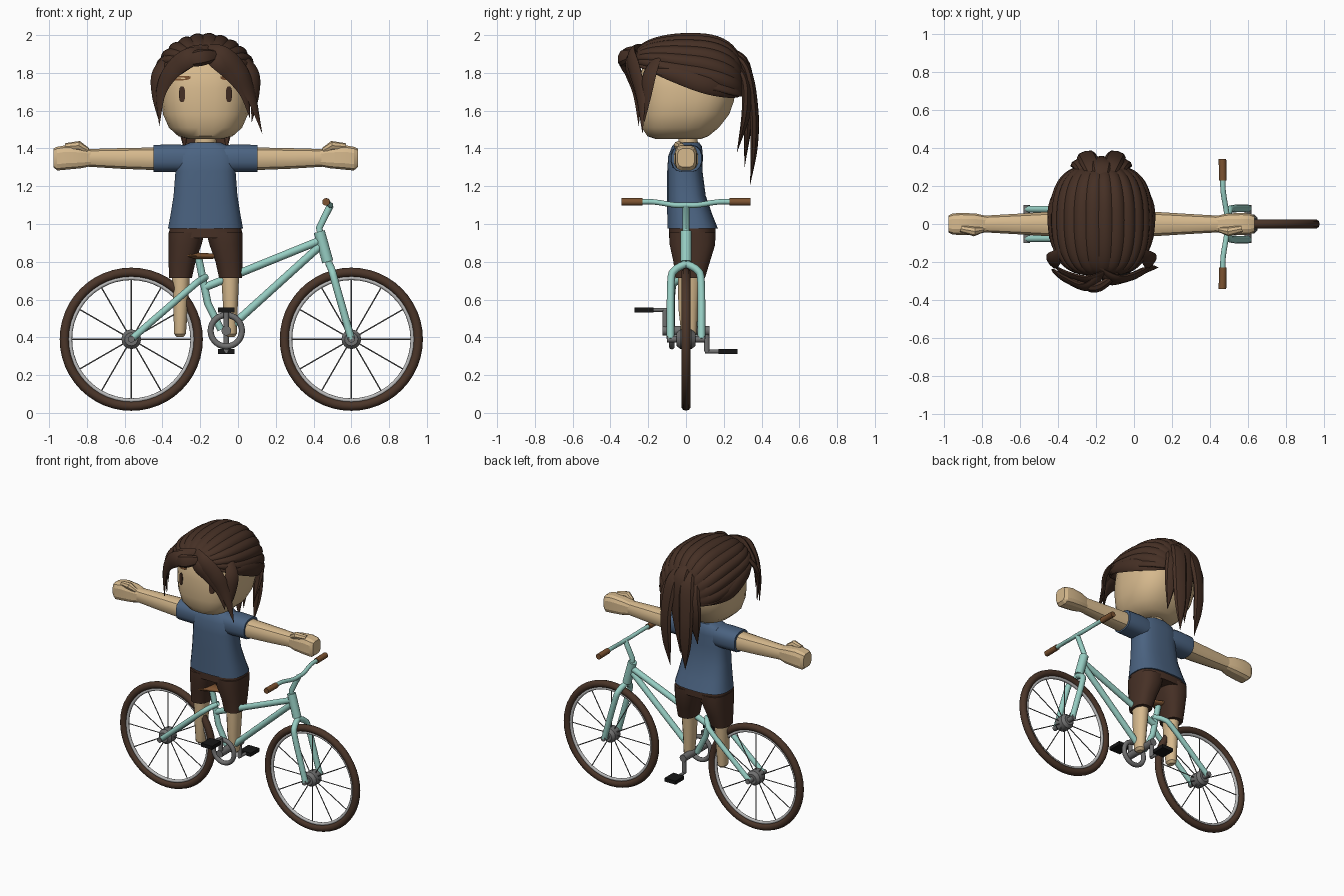
import bpy, bmesh, math
from mathutils import Vector

cube = bpy.data.objects.get("Cube")
if cube:
    bpy.data.objects.remove(cube, do_unlink=True)

CX = -0.172  # rider centre line


def material(name, *rgb):
    m = bpy.data.materials.new(name)
    m.use_nodes = True
    m.diffuse_color = (*rgb, 1)
    m.node_tree.nodes["Principled BSDF"].inputs["Base Color"].default_value = (*rgb, 1)
    return m


SKIN = material("skin", 0.68, 0.49, 0.27)
SHIRT = material("shirt blue", 0.07, 0.125, 0.22)
HAIR = material("hair brown", 0.06, 0.029, 0.018)
SHORTS = material("shorts brown", 0.062, 0.03, 0.019)
TYRE = material("tyre brown", 0.07, 0.036, 0.022)
MINT = material("frame mint", 0.31, 0.62, 0.55)
GREY = material("metal grey", 0.16, 0.16, 0.16)
RIM = material("rim silver", 0.5, 0.5, 0.5)
LEATHER = material("leather", 0.2, 0.085, 0.03)
BLACK = material("pedal black", 0.008, 0.008, 0.008)


def finish(obj, mat, angle=35):
    obj.data.materials.append(mat)
    bpy.ops.object.select_all(action="DESELECT")
    obj.select_set(True)
    bpy.context.view_layer.objects.active = obj
    bpy.ops.object.shade_smooth_by_angle(angle=math.radians(angle))
    return obj


def rings_to_object(name, rings, mat, closed=True, angle=35):
    """Bridge rings of points into a skin, with end caps when closed."""
    bm = bmesh.new()
    rows = [[bm.verts.new(p) for p in ring] for ring in rings]
    n = len(rows[0])
    for a, b in zip(rows, rows[1:]):
        for i in range(n if closed else n - 1):
            j = (i + 1) % n
            bm.faces.new((a[i], a[j], b[j], b[i]))
    if closed:
        bm.faces.new(rows[0])
        bm.faces.new(rows[-1])
    bmesh.ops.recalc_face_normals(bm, faces=bm.faces)
    mesh = bpy.data.meshes.new(name)
    bm.to_mesh(mesh)
    bm.free()
    obj = bpy.data.objects.new(name, mesh)
    bpy.context.collection.objects.link(obj)
    return finish(obj, mat, angle)


def power(v, e):
    return math.copysign(abs(v) ** e, v)


def loft(name, sections, mat, axis="z", n=24, square=2.6, angle=35):
    """Sections are (position, centre u, centre v, radius u, radius v)."""
    rings = []
    for pos, cu, cv, ru, rv in sections:
        ring = []
        for k in range(n):
            a = math.tau * (k + 0.5) / n
            u = cu + ru * power(math.cos(a), 2 / square)
            v = cv + rv * power(math.sin(a), 2 / square)
            ring.append((u, v, pos) if axis == "z" else (pos, u, v))
        rings.append(ring)
    return rings_to_object(name, rings, mat, angle=angle)


def smooth_path(vals, steps):
    """Catmull-Rom interpolation of vectors."""
    p = [2 * vals[0] - vals[1], *vals, 2 * vals[-1] - vals[-2]]
    out = []
    for i in range(1, len(p) - 2):
        a, b, c, d = p[i - 1:i + 3]
        for k in range(steps):
            t = k / steps
            out.append(0.5 * (2 * b + (c - a) * t + (2 * a - 5 * b + 4 * c - d) * t * t
                              + (3 * b - a - 3 * c + d) * t ** 3))
    return out + [vals[-1]]


def sweep(name, pts, widths, mat, ref=(0, 1, 0), sides=12, flat=1.0, steps=1, centre=None):
    """Sweep a round or flattened section along a path."""
    w = widths if isinstance(widths, (list, tuple)) else [widths] * len(pts)
    path = smooth_path([Vector((*p, r)) for p, r in zip(pts, w)], steps)
    rings = []
    for i, q in enumerate(path):
        p, r = q.xyz, max(q.w, 0.001)
        t = (path[min(i + 1, len(path) - 1)] - path[max(i - 1, 0)]).xyz.normalized()
        out = (p - centre) * Vector((1, 1, 0.3)) if centre else Vector(ref)
        side = t.cross(out).normalized()
        up = side.cross(t)
        angles = [math.tau * k / sides for k in range(sides)]
        rings.append([p + side * r * math.cos(a) + up * r * flat * math.sin(a) for a in angles])
    return rings_to_object(name, rings, mat)


def torus(name, loc, major, minor, mat, seg=48):
    bpy.ops.mesh.primitive_torus_add(location=loc, rotation=(math.pi / 2, 0, 0), major_radius=major,
                                     minor_radius=minor, major_segments=seg, minor_segments=10)
    bpy.context.object.name = name
    finish(bpy.context.object, mat, 60)


def box(name, loc, size, mat):
    bpy.ops.mesh.primitive_cube_add(size=1, location=loc)
    o = bpy.context.object
    o.name, o.scale = name, size
    finish(o, mat)


# Wheels
WZ = 0.39
for tag, wx in (("rear", -0.565), ("front", 0.6)):
    torus(tag + "_tyre", (wx, 0, WZ), 0.354, 0.025, TYRE)
    torus(tag + "_rim", (wx, 0, WZ), 0.324, 0.011, RIM)
    for k in range(6):
        a = math.pi * k / 6
        d = Vector((math.cos(a), 0, math.sin(a))) * 0.32
        c = Vector((wx, 0, WZ))
        sweep(f"{tag}_spokes_{k}", [c - d, c + d], 0.0035, GREY, sides=6)
    sweep(tag + "_hub", [(wx, y, WZ) for y in (-0.05, -0.03, 0.03, 0.05)],
          [0.035, 0.052, 0.052, 0.035], GREY, ref=(0, 0, 1), sides=16)
    sweep(tag + "_axle", [(wx, -0.1, WZ), (wx, 0.1, WZ)], 0.018, GREY, ref=(0, 0, 1))

# Frame
BB = (-0.062, 0, 0.435)
sweep("top_tube", [(0.44, 0, 0.915), (-0.175, 0, 0.665)], 0.021, MINT)
sweep("down_tube", [(0.43, 0, 0.88), BB], 0.021, MINT)
sweep("seat_tube", [(-0.21, 0, 0.825), (-0.16, 0, 0.58), (-0.09, 0, 0.44)], 0.02, MINT)
sweep("head_tube", [(0.475, 0, 0.8), (0.43, 0, 0.96)], 0.03, MINT)
sweep("stem", [(0.445, 0, 0.91), (0.43, 0, 0.98), (0.49, 0, 1.1)], 0.018, MINT)
for s, tag in ((-1, "right"), (1, "left")):
    sweep(tag + "_stay", [(-0.565, s * 0.078, WZ), (-0.27, s * 0.074, 0.645),
                          (-0.21, s * 0.05, 0.695), (-0.17, 0, 0.72)], 0.018, MINT, steps=4)
    sweep(tag + "_fork_leg", [(0.6, s * 0.082, WZ), (0.515, s * 0.08, 0.69), (0.497, s * 0.06, 0.755),
                              (0.482, 0, 0.79)], 0.02, MINT, ref=(1, 0, 0), steps=4)
    sweep(tag + "_handlebar", [(0.49, 0, 1.1), (0.488, s * 0.06, 1.1), (0.47, s * 0.17, 1.117),
                               (0.468, s * 0.26, 1.117)], 0.014, MINT, ref=(0, 0, 1), steps=3)
    sweep(tag + "_grip", [(0.468, s * 0.23, 1.117), (0.466, s * 0.342, 1.117)], 0.02, LEATHER, ref=(0, 0, 1))
    # Crank arm and pedal: right one up, left one down
    pz = BB[2] - s * 0.11
    sweep(tag + "_crank", [(BB[0], s * 0.11, BB[2]), (BB[0], s * 0.11, pz)], 0.015, GREY)
    sweep(tag + "_pedal_axle", [(BB[0], s * 0.1, pz), (BB[0], s * 0.19, pz)], 0.01, GREY, ref=(0, 0, 1))
    box(tag + "_pedal", (BB[0], s * 0.222, pz), (0.088, 0.1, 0.026), BLACK)
sweep("bottom_bracket", [(BB[0], -0.125, BB[2]), (BB[0], 0.125, BB[2])], 0.026, GREY, ref=(0, 0, 1))
torus("chainring", (BB[0], -0.075, BB[2]), 0.083, 0.016, GREY, 32)
loft("saddle", [(-0.312, 0, 0.838, 0.04, 0.008), (-0.295, 0, 0.835, 0.07, 0.017), (-0.25, 0, 0.832, 0.075, 0.019),
                (-0.19, 0, 0.83, 0.04, 0.017), (-0.13, 0, 0.83, 0.02, 0.014), (-0.115, 0, 0.83, 0.012, 0.006)],
     LEATHER, axis="x", square=2)

# Torso, waist and neck: height, half width, front, back


def body(name, rows, mat, square):
    secs = [(z, CX, (f + b) / 2, r, (b - f) / 2) for z, r, f, b in rows]
    loft(name, secs, mat, square=square)
    return secs


body("shirt", [(0.975, 0.2, -0.1, 0.17), (1.05, 0.186, -0.1, 0.14), (1.15, 0.17, -0.1, 0.105),
               (1.28, 0.16, -0.1, 0.088), (1.36, 0.168, -0.095, 0.09), (1.41, 0.13, -0.075, 0.085),
               (1.432, 0.08, -0.055, 0.07)], SHIRT, 2.8)
body("shorts_waist", [(0.925, 0.195, -0.092, 0.158), (0.985, 0.192, -0.092, 0.158)], SHORTS, 2.8)
body("neck", [(1.38, 0.06, -0.04, 0.065), (1.5, 0.055, -0.04, 0.06)], SKIN, 2)

# Legs and arms, mirrored
for s, tag in ((-1, "right"), (1, "left")):
    X = lambda v: CX + s * v
    loft(tag + "_shorts_leg", [(0.715, X(0.133), 0.022, 0.062, 0.08), (0.8, X(0.124), 0.03, 0.072, 0.098),
                               (0.89, X(0.108), 0.034, 0.088, 0.122), (0.955, X(0.1), 0.034, 0.097, 0.124)],
         SHORTS, n=16)
    loft(tag + "_lower_leg", [(0.402, X(0.135), 0.015, 0.018, 0.025), (0.418, X(0.135), 0.015, 0.032, 0.04),
                              (0.55, X(0.132), 0.012, 0.039, 0.052), (0.75, X(0.13), 0.018, 0.05, 0.062)],
         SKIN, n=14, square=2.2)
    loft(tag + "_sleeve", [(X(0.09), 0, 1.345, 0.08, 0.074), (X(0.16), 0.003, 1.348, 0.085, 0.074),
                           (X(0.275), 0.003, 1.347, 0.08, 0.073)], SHIRT, axis="x", n=16)
    loft(tag + "_arm", [(X(0.25), 0, 1.345, 0.068, 0.062), (X(0.45), 0, 1.347, 0.055, 0.056),
                        (X(0.62), 0, 1.35, 0.045, 0.048)], SKIN, axis="x", n=12)
    loft(tag + "_hand", [(X(0.6), 0, 1.35, 0.042, 0.044), (X(0.66), 0, 1.352, 0.056, 0.058),
                         (X(0.74), 0, 1.352, 0.06, 0.066), (X(0.785), 0, 1.346, 0.056, 0.064),
                         (X(0.806), 0, 1.35, 0.045, 0.05)], SKIN, axis="x", n=12, square=3.5, angle=20)
    sweep(tag + "_thumb", [(X(0.625), -0.03, 1.39), (X(0.67), -0.04, 1.415), (X(0.74), -0.025, 1.41)],
          [0.015, 0.025, 0.018], SKIN, sides=8)

# Head
HEAD = body("head", [(1.45, 0.09, -0.16, 0.08), (1.465, 0.145, -0.205, 0.12), (1.51, 0.195, -0.235, 0.175),
                     (1.58, 0.226, -0.246, 0.23), (1.65, 0.236, -0.25, 0.255), (1.72, 0.238, -0.248, 0.265),
                     (1.82, 0.228, -0.235, 0.25), (1.9, 0.18, -0.18, 0.18), (1.94, 0.1, -0.1, 0.1)], SKIN, 2.6)


def face_y(x, z):
    for a, b in zip(HEAD, HEAD[1:]):
        if a[0] <= z <= b[0]:
            t = (z - a[0]) / (b[0] - a[0])
            cy, rx, ry = (a[i] + (b[i] - a[i]) * t for i in (2, 3, 4))
            return cy - ry * (1 - min(1, abs((x - CX) / rx)) ** 2.6) ** (1 / 2.6)


def face_plate(name, cx, cz, rx, rz, mat, tilt=0):
    """Thin oval that follows the curve of the face."""
    rings = []
    for depth in (0.004, -0.006):
        ring = []
        for k in range(16):
            a = math.tau * k / 16
            x = cx + rx * power(math.cos(a), 0.75)
            z = cz + rz * power(math.sin(a), 0.75) + tilt * (x - cx)
            ring.append((x, face_y(x, z) + depth, z))
        rings.append(ring)
    rings_to_object(name, rings, mat)


for s, tag in ((-1, "right"), (1, "left")):
    face_plate(tag + "_eye", CX + s * 0.124, 1.687, 0.016, 0.042, HAIR)
    face_plate(tag + "_eyebrow", CX + s * 0.13, 1.772, 0.052, 0.012, LEATHER, -s * 0.05)

# Hair cap: ridged locks running from the forehead to the back
rows = []
for i in range(25):
    a = math.pi * (0.04 + 0.92 * i / 24)
    f, along = math.sin(a) ** 0.6, 0.5 - 0.5 * math.cos(a)
    base, high = 1.85 - 0.16 * along, 0.15 + 0.165 * along
    row = []
    for k in range(-32, 33):
        phi = math.radians(97) * k / 32
        r = f * (0.965 + 0.045 * abs(math.sin(math.pi * k / 5 + 0.6)))
        row.append((CX + 0.265 * r * math.sin(phi), 0.02 - 0.285 * power(math.cos(a), 0.85),
                    base + high * r * math.cos(phi)))
    rows.append(row)
cap = rings_to_object("hair_cap", rows, HAIR, closed=False, angle=25)
shell = cap.modifiers.new("thickness", "SOLIDIFY")
shell.thickness, shell.offset = 0.015, 0

# Loose locks
CENTRE = Vector((CX, 0.02, 1.7))


def lock(name, pts, widths, flat=0.35):
    sweep(name, [(CX + x, y, z) for x, y, z in pts], widths, HAIR, sides=8, flat=flat, steps=6, centre=CENTRE)


FALL = [0.015, 0.05, 0.05, 0.035, 0.001]
lock("fringe_right_outer", [(0.03, -0.23, 1.93), (-0.07, -0.33, 1.89), (-0.17, -0.3, 1.82),
                            (-0.235, -0.26, 1.7), (-0.245, -0.25, 1.52)], FALL)
lock("fringe_right_inner", [(0.06, -0.23, 1.93), (-0.05, -0.29, 1.9), (-0.14, -0.28, 1.84),
                            (-0.21, -0.25, 1.77), (-0.23, -0.23, 1.63)], FALL)
lock("fringe_left_outer", [(-0.02, -0.23, 1.94), (0.08, -0.29, 1.9), (0.18, -0.27, 1.81),
                           (0.24, -0.24, 1.68), (0.3, -0.23, 1.48)], FALL)
lock("fringe_left_inner", [(-0.04, -0.24, 1.92), (0.06, -0.3, 1.87), (0.14, -0.28, 1.8),
                           (0.205, -0.25, 1.7), (0.235, -0.24, 1.56)], FALL)
lock("fringe_roll", [(0.09, -0.26, 1.9), (-0.03, -0.335, 1.88), (-0.17, -0.29, 1.85)], [0.015, 0.045, 0.01], 0.6)
for s, tag in ((-1, "right"), (1, "left")):
    lock(tag + "_temple_lock", [(s * 0.2, -0.14, 1.9), (s * 0.255, -0.19, 1.8), (s * 0.26, -0.21, 1.68),
                                (s * 0.245, -0.22, 1.54)], [0.02, 0.045, 0.035, 0.001])
    lock(tag + "_side_lock", [(s * 0.22, -0.2, 1.82), (s * 0.262, -0.06, 1.79), (s * 0.255, 0.12, 1.735),
                              (s * 0.14, 0.27, 1.72), (0, 0.3, 1.76)], [0.01, 0.04, 0.05, 0.05, 0.03])
    lock(tag + "_ponytail", [(s * 0.03, 0.22, 1.92), (s * 0.06, 0.32, 1.82), (s * 0.08, 0.36, 1.6),
                             (s * 0.075, 0.36, 1.4), (s * 0.06, 0.34, 1.21)], [0.02, 0.05, 0.05, 0.04, 0.001], 0.45)
    lock(tag + "_ponytail_outer", [(s * 0.06, 0.22, 1.88), (s * 0.1, 0.31, 1.77), (s * 0.12, 0.32, 1.6),
                                   (s * 0.11, 0.27, 1.38)], [0.02, 0.045, 0.045, 0.001], 0.45)
lock("ponytail_middle", [(0, 0.22, 1.93), (0, 0.31, 1.84), (0, 0.33, 1.6), (0, 0.31, 1.3)],
     [0.03, 0.06, 0.055, 0.001], 0.5)
